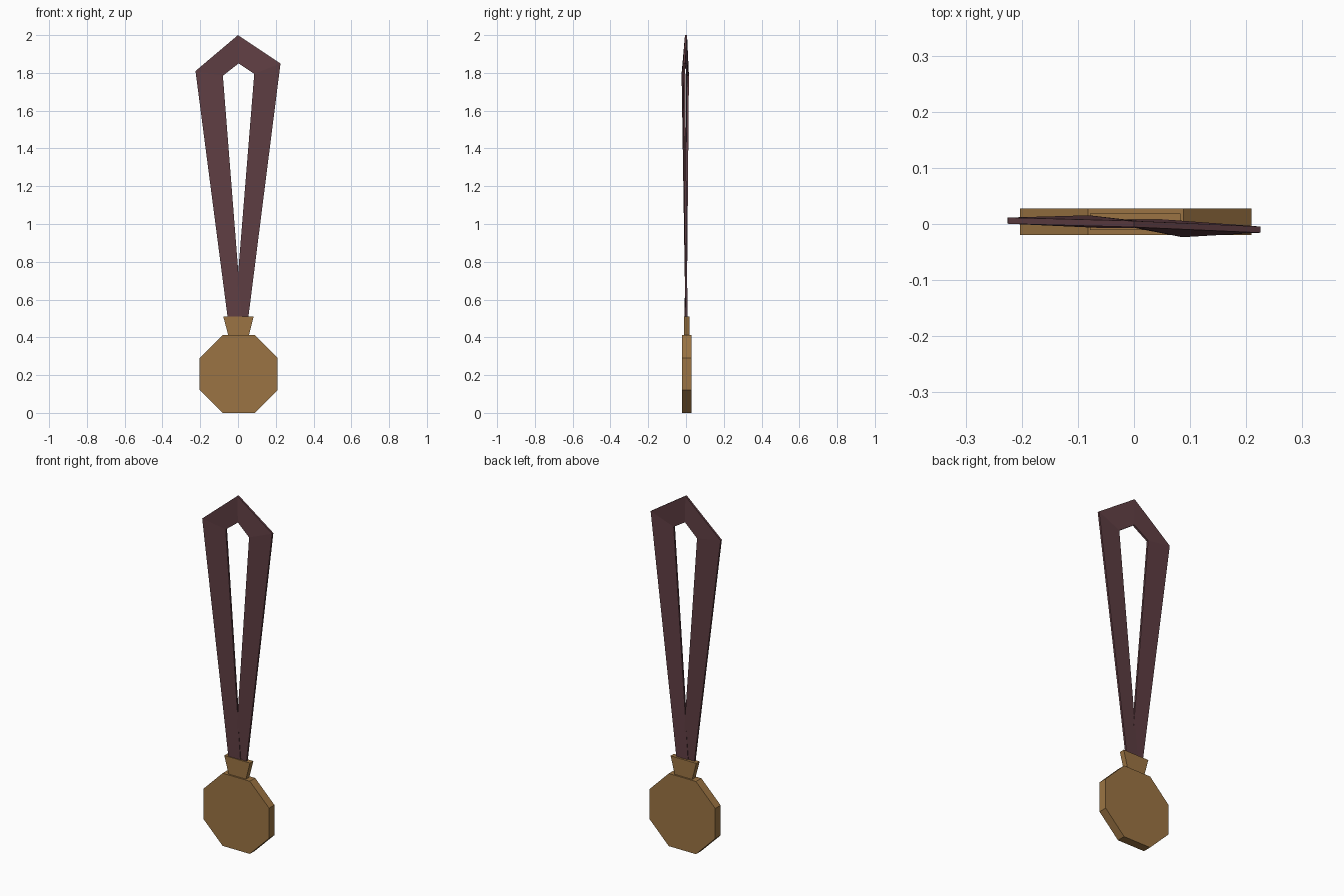
import bpy, bmesh, math
from mathutils import Matrix

cube = bpy.data.objects.get("Cube")
if cube:
    bpy.data.objects.remove(cube, do_unlink=True)


def make_material(name, rgb):
    mat = bpy.data.materials.new(name)
    mat.use_nodes = True
    mat.diffuse_color = (*rgb, 1)
    mat.node_tree.nodes["Principled BSDF"].inputs["Base Color"].default_value = (*rgb, 1)
    return mat


def finish(bm, name, mat):
    bmesh.ops.recalc_face_normals(bm, faces=bm.faces)
    mesh = bpy.data.meshes.new(name)
    bm.to_mesh(mesh)
    bm.free()
    mesh.materials.append(mat)
    obj = bpy.data.objects.new(name, mesh)
    bpy.context.scene.collection.objects.link(obj)
    return obj


def slab(name, outline, y_mid, depth, mat):
    """Extrude a front outline of (x, z) points through the given depth."""
    bm = bmesh.new()
    face = bm.faces.new([bm.verts.new((x, y_mid - depth / 2, z)) for x, z in outline])
    ext = bmesh.ops.extrude_face_region(bm, geom=[face])
    verts = [g for g in ext["geom"] if isinstance(g, bmesh.types.BMVert)]
    bmesh.ops.translate(bm, verts=verts, vec=(0, depth, 0))
    return finish(bm, name, mat)


def ribbon(name, stations, thickness, mat):
    """Sweep a thin flat band through (outer point, inner point) pairs."""
    bm = bmesh.new()
    rings = []
    for outer, inner in stations:
        corners = [(outer, -1), (inner, -1), (inner, 1), (outer, 1)]
        rings.append([bm.verts.new((x, y + s * thickness / 2, z))
                      for (x, y, z), s in corners])
    for a, b in zip(rings, rings[1:]):
        for i in range(4):
            j = (i + 1) % 4
            bm.faces.new((a[i], a[j], b[j], b[i]))
    bm.faces.new(rings[0])
    bm.faces.new(rings[-1])
    return finish(bm, name, mat)


bronze = make_material("bronze", (0.33, 0.175, 0.056))
cloth = make_material("maroon cloth", (0.115, 0.048, 0.056))

# Octagonal medal disc
apothem = 0.206
radius = apothem / math.cos(math.pi / 8)
octagon = [(0.003 + radius * math.cos(math.pi * (k + 0.5) / 4),
            apothem + radius * math.sin(math.pi * (k + 0.5) / 4)) for k in range(8)]
slab("medal_disc", octagon, 0.004, 0.048, bronze)

# Flared clasp joining disc and ribbon
slab("clasp", [(-0.05, 0.405), (0.056, 0.405), (0.083, 0.51), (-0.078, 0.51)],
     0.004, 0.03, bronze)

# Neck ribbon, slightly twisted, its ends crossing inside the clasp
ribbon("neck_ribbon", [
    ((-0.049, -0.002, 0.46), (0.024, -0.002, 0.46)),
    ((-0.225, 0.006, 1.81), (-0.08, 0.01, 1.785)),
    ((0.0, 0.0, 2.0), (0.003, 0.0, 1.85)),
    ((0.225, -0.01, 1.85), (0.086, -0.018, 1.795)),
    ((0.049, 0.003, 0.46), (-0.022, 0.003, 0.46)),
], 0.011, cloth)
